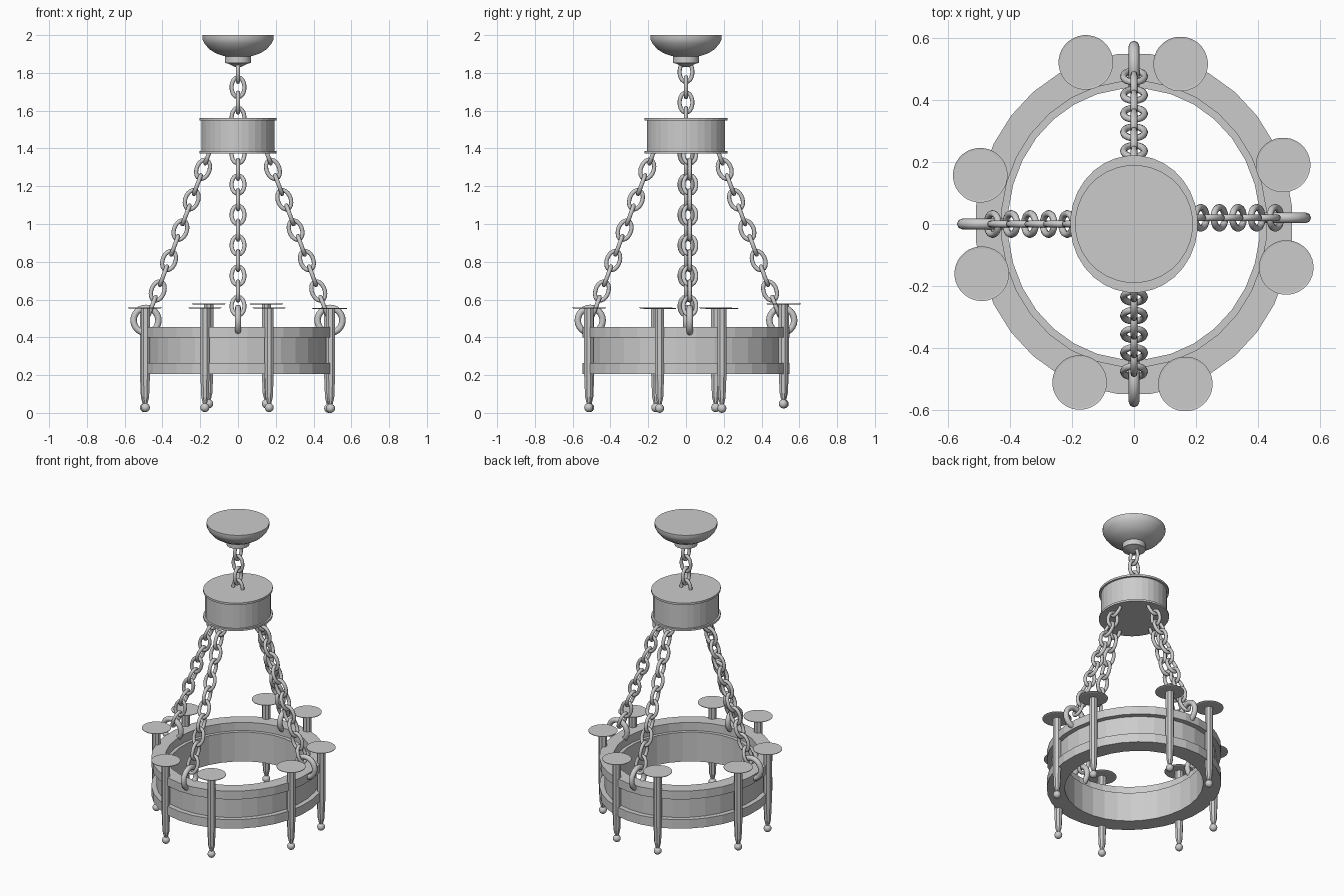
import bpy, bmesh, math
from mathutils import Vector

if "Cube" in bpy.data.objects:
    bpy.data.objects.remove(bpy.data.objects["Cube"])


def finish(name, bm, angle=None):
    bmesh.ops.recalc_face_normals(bm, faces=bm.faces)
    me = bpy.data.meshes.new(name)
    bm.to_mesh(me)
    bm.free()
    ob = bpy.data.objects.new(name, me)
    bpy.context.collection.objects.link(ob)
    if angle:
        bpy.ops.object.select_all(action='DESELECT')
        ob.select_set(True)
        bpy.context.view_layer.objects.active = ob
        bpy.ops.object.shade_smooth_by_angle(angle=math.radians(angle))
    return ob


def lathe(bm, profile, n, sx=1, sy=1, loc=(0, 0, 0), closed=False):
    """Spin (radius, z) points; open profiles get flat end caps."""
    rows = []
    for r, z in profile:
        rows.append([bm.verts.new((loc[0] + r * sx * math.cos(2 * math.pi * (i + .5) / n),
                                   loc[1] + r * sy * math.sin(2 * math.pi * (i + .5) / n),
                                   loc[2] + z)) for i in range(n)])
    pairs = list(zip(rows, rows[1:]))
    if closed:
        pairs.append((rows[-1], rows[0]))
    else:
        bm.faces.new(rows[0])
        bm.faces.new(rows[-1])
    for a, b in pairs:
        for i in range(n):
            j = (i + 1) % n
            bm.faces.new((a[i], a[j], b[j], b[i]))


def link(bm, c, long, wide, a, b, r, n=18, m=8):
    """Oval ring with half length a along long and half width b along wide."""
    c, long, wide = Vector(c), Vector(long).normalized(), Vector(wide).normalized()
    side = long.cross(wide)
    rows = []
    for i in range(n):
        t = 2 * math.pi * i / n
        p = c + long * a * math.cos(t) + wide * b * math.sin(t)
        out = (long * b * math.cos(t) + wide * a * math.sin(t)).normalized()
        rows.append([bm.verts.new(p + out * r * math.cos(2 * math.pi * k / m)
                                  + side * r * math.sin(2 * math.pi * k / m)) for k in range(m)])
    for i in range(n):
        p, q = rows[i], rows[(i + 1) % n]
        for k in range(m):
            l = (k + 1) % m
            bm.faces.new((p[k], p[l], q[l], q[k]))


# ceiling canopy
bm = bmesh.new()
lathe(bm, [(.19, 2), (.19, 1.978), (.178, 1.955), (.152, 1.925), (.115, 1.902), (.07, 1.888),
           (.07, 1.853), (.055, 1.85), (.012, 1.83)], 32)
finish("ceiling_canopy", bm, 30)

# upper drum with rims
bm = bmesh.new()
lathe(bm, [(.221, 1.56), (.221, 1.547), (.208, 1.547), (.208, 1.386),
           (.221, 1.386), (.221, 1.373)], 32, sx=.93)
finish("upper_drum", bm)

# main ring with flanges
bm = bmesh.new()
lathe(bm, [(.55, .455), (.55, .4), (.517, .4), (.517, .265), (.55, .265), (.55, .205),
           (.437, .205), (.437, .4), (.46, .4), (.46, .455)], 32, sx=.93, closed=True)
finish("main_ring", bm)

# short chain between canopy and drum
bm = bmesh.new()
for i in range(4):
    link(bm, (0, 0, 1.805 - .081 * i), (0, 0, 1), (1, 0, 0) if i % 2 else (0, 1, 0), .053, .034, .011)
finish("top_chain", bm, 60)

# four chains and their large hook rings
for name, d, grow, shift in (("right", (1, 0), 0, .02), ("left", (-1, 0), 0, 0),
                             ("back", (0, 1), .02, 0), ("front", (0, -1), .02, 0)):
    out = Vector((d[0], d[1], 0))
    across = Vector((-d[1], d[0], 0))
    base = across * shift
    run = (out * .03 + Vector((0, 0, -.0805))).normalized()
    bm = bmesh.new()
    for i in range(11):
        c = base + out * (.155 + grow + .03 * i) + Vector((0, 0, 1.37 - .0805 * i))
        wide = run.cross(across) if i % 2 else across
        link(bm, c, run, wide, .053, .034, .011)
    finish(name + "_chain", bm, 60)
    bm = bmesh.new()
    link(bm, base + out * (.487 + grow) + Vector((0, 0, .49)), (0, 0, 1), out, .066, .066, .017, 24)
    finish(name + "_hook_ring", bm, 60)

# eight candle posts: pan, tapered post, ball tip
posts = [(-.155, .52, .02), (.15, .515, .02), (.48, .19, -.004), (.49, -.14, -.004),
         (.165, -.515, 0), (-.175, -.51, 0), (-.49, -.16, 0), (-.495, .157, 0)]
for k, (x, y, dz) in enumerate(posts, 1):
    at = (x, y, dz)
    bm = bmesh.new()
    lathe(bm, [(.026, .555), (.026, .2), (.021, .085), (.012, .05)], 8, loc=at)
    finish(f"candle_post_{k}", bm)
    bm = bmesh.new()
    lathe(bm, [(.082, .553), (.088, .556), (.088, .559), (.082, .558)], 32, loc=at)
    finish(f"candle_pan_{k}", bm)
    bpy.ops.mesh.primitive_uv_sphere_add(segments=16, ring_count=8, radius=.024,
                                         location=(x, y, .028 + dz))
    bpy.context.object.name = f"ball_tip_{k}"
    bpy.ops.object.shade_smooth()
